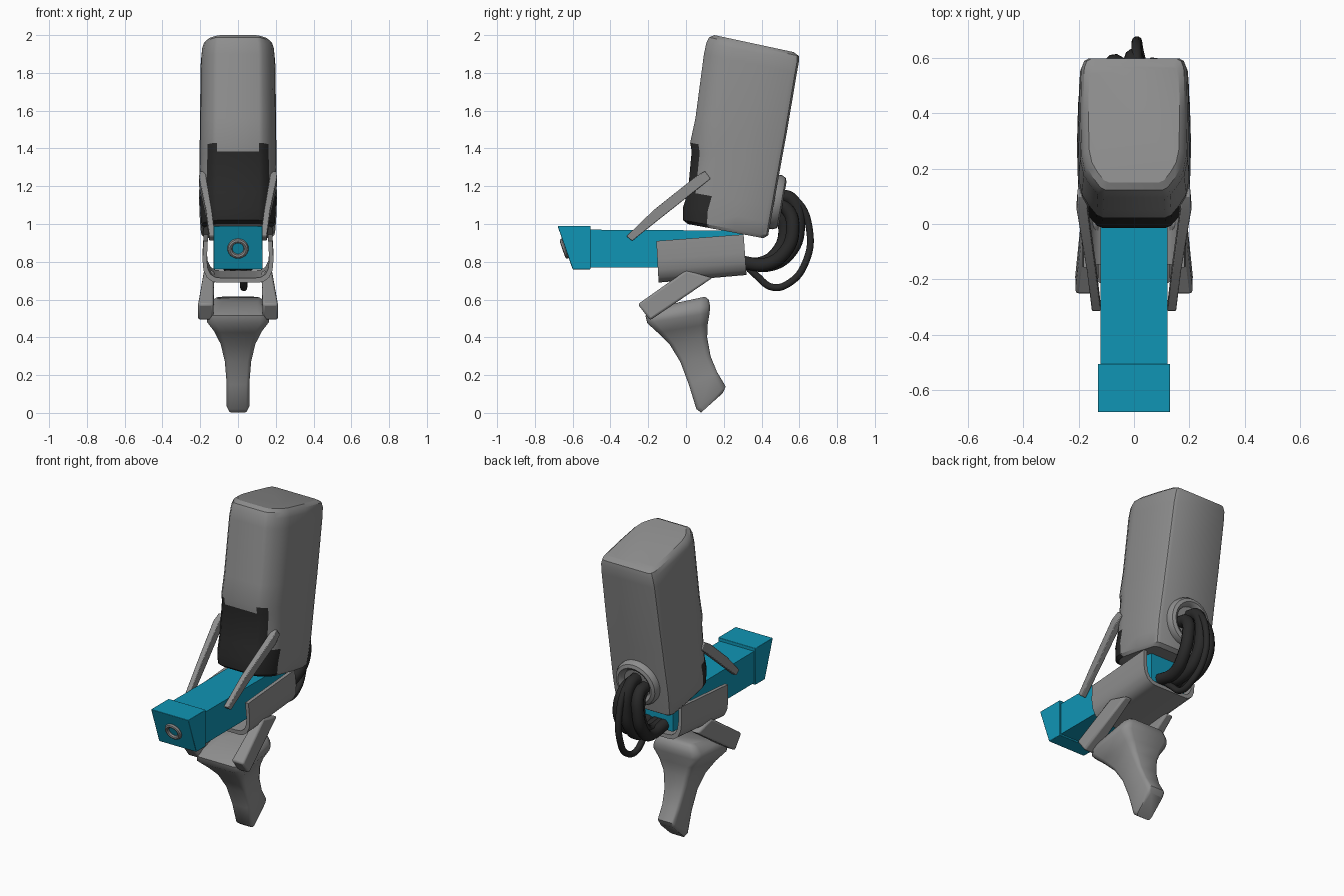
import bpy, bmesh, math
from mathutils import Vector

if "Cube" in bpy.data.objects:
    bpy.data.objects.remove(bpy.data.objects["Cube"])


def material(name, rgb):
    m = bpy.data.materials.new(name)
    m.diffuse_color = (*rgb, 1)
    m.use_nodes = True
    m.node_tree.nodes["Principled BSDF"].inputs["Base Color"].default_value = m.diffuse_color
    return m


GREY = material("grey shell", (0.27, 0.27, 0.27))
DARK = material("dark rubber", (0.022, 0.022, 0.022))
BLUE = material("blue bar", (0.005, 0.30, 0.46))


def finish(ob, angle=35, bevel=0):
    bpy.ops.object.select_all(action='DESELECT')
    ob.select_set(True)
    bpy.context.view_layer.objects.active = ob
    if bevel:
        b = ob.modifiers.new("bevel", 'BEVEL')
        b.width, b.segments, b.limit_method = bevel, 2, 'ANGLE'
    bpy.ops.object.shade_smooth_by_angle(angle=math.radians(angle))
    return ob


def loft(name, rings, mats, angle=35, bevel=0, rule=None):
    """Skin closed rings of equal length and cap both ends."""
    bm = bmesh.new()
    vs = [[bm.verts.new(p) for p in r] for r in rings]
    n = len(rings[0])
    for i, (a, b) in enumerate(zip(vs, vs[1:])):
        for j in range(n):
            k = (j + 1) % n
            f = bm.faces.new((a[j], a[k], b[k], b[j]))
            if rule:
                f.material_index = rule(i, j)
    bm.faces.new(vs[0])
    bm.faces.new(vs[-1])
    bmesh.ops.recalc_face_normals(bm, faces=bm.faces)
    me = bpy.data.meshes.new(name)
    bm.to_mesh(me)
    bm.free()
    for m in mats:
        me.materials.append(m)
    ob = bpy.data.objects.new(name, me)
    bpy.context.collection.objects.link(ob)
    return finish(ob, angle, bevel)


def section(front, back, half, contour):
    """Ring across the line front-back (y, z); contour is (t, x share) on the right."""
    f, b = Vector(front), Vector(back)
    pts = [(x * half, *f.lerp(b, t)) for t, x in contour]
    return pts + [(-x, y, z) for x, y, z in reversed(pts)]


# Main shell, leaning back, with the dark front guard coloured by face position
outline = [(0, .55), (.02, .66), (.09, .80), (.17, .92), (.28, .98),
           (.60, 1), (.93, .98), (.98, .93), (1, .84)]
stations = [  # front y, front z, back y, back z, half width
    (.01, 1.0, .41, .925, .185), (-.015, 1.02, .435, .94, .198),
    (-.015, 1.09, .448, 1.01, .203), (.01, 1.17, .462, 1.09, .206),
    (.03, 1.385, .50, 1.30, .203), (.022, 1.43, .508, 1.345, .203),
    (.05, 1.56, .533, 1.48, .202), (.095, 1.90, .587, 1.80, .198),
    (.108, 1.96, .598, 1.86, .193), (.122, 1.988, .597, 1.89, .183),
    (.15, 2.0, .57, 1.91, .165)]


def guard(i, j):
    j = min(j, 16 - j) if j < 17 else -1   # mirrored strip number, -1 is the centre
    return int((i < 3 and j < 4) or (i < 4 and j < 2) or (i == 4 and 0 <= j < 2))


loft("main_shell", [section(s[:2], s[2:4], s[4], outline) for s in stations],
     [GREY, DARK], 32, rule=guard)


# Sliding bar and its slanted head
def side_block(name, profile, half, mat, bevel=0):
    return loft(name, [[(x, y, z) for y, z in profile] for x in (-half, half)],
                [mat], 30, bevel)


side_block("bar", [(-.52, .77), (.30, .77), (.30, .965), (-.52, .97)], .12, BLUE)
side_block("bar_head", [(-.68, .99), (-.505, .99), (-.505, .76), (-.60, .76)],
           .13, BLUE, .003)

# Ring on the head face
normal = Vector((0, -.945, -.33))
bpy.ops.mesh.primitive_torus_add(
    major_radius=.043, minor_radius=.013, major_segments=24, minor_segments=8,
    location=(0, -.642, .87), rotation=normal.to_track_quat('Z', 'Y').to_euler())
ring = bpy.context.object
ring.name = "head_ring"
ring.data.materials.append(GREY)
finish(ring)

# Open cradle under the bar: x and height share of a U, outer then inner
outer = [(.182, 1), (.188, .55), (.183, .30), (.165, .12), (.135, .02), (.11, 0)]
inner = [(.09, .11), (.122, .13), (.145, .20), (.160, .34), (.165, .55), (.160, 1)]
half_u = outer + inner
u_shape = ([(-x, h) for x, h in outer] + [(x, h) for x, h in reversed(outer)]
           + [(x, h) for x, h in reversed(inner)] + [(-x, h) for x, h in inner])


def u_ring(bottom, top):
    return [(x, *Vector(bottom).lerp(Vector(top), h)) for x, h in u_shape]


loft("cradle", [u_ring((-.145, .69), (-.157, .91)),
                u_ring((.32, .73), (.305, .945))], [GREY], 40)

# Paired struts, each a box between two end quads
for side, label in ((1, "right"), (-1, "left")):
    def quad(x0, x1, a, b):
        return [(side * x0, *a), (side * x1, *a), (side * x1, *b), (side * x0, *b)]

    loft("upper_strut_" + label,
         [quad(.12, .152, (-.315, .935), (-.285, .91)),
          quad(.138, .170, (-.17, 1.075), (-.135, 1.03)),
          quad(.168, .207, (.05, 1.25), (.08, 1.20)),
          quad(.17, .203, (.10, 1.28), (.13, 1.24))], [GREY], 30, .004)
    loft("lower_strut_" + label,
         [quad(.130, .213, (-.255, .575), (-.19, .49)),
          quad(.125, .180, (0, .755), (.14, .715))], [GREY], 30, .012)

# Grip: narrow stem widening to a broad head
grip_outline = [(0, .72), (.03, .90), (.12, 1), (.85, 1), (.96, .9), (1, .72)]
grip = [(.08, .002, .195, .105, .050), (.055, .02, .21, .14, .060),
        (.015, .15, .165, .215, .060), (-.03, .27, .13, .30, .070),
        (-.085, .36, .112, .40, .092), (-.15, .425, .115, .47, .125),
        (-.205, .475, .125, .53, .165), (-.215, .515, .128, .565, .160),
        (-.17, .545, .12, .60, .140), (-.04, .585, .10, .615, .115)]
loft("grip", [section(g[:2], g[2:4], g[4], grip_outline) for g in grip], [GREY], 50)

# Round cable port on the back: lipped collar with a recessed floor
axis = Vector((0, .985, -.175))
up = Vector((0, .175, .985))
centre = Vector((0, .455, 1.12))


def circle(r, depth, n=32):
    return [centre + axis * depth + r * (math.cos(a) * Vector((1, 0, 0)) + math.sin(a) * up)
            for a in (2 * math.pi * i / n for i in range(n))]


loft("cable_port", [circle(r, d) for r, d in (
    (.145, 0), (.145, .03), (.135, .05), (.115, .058), (.10, .05), (.09, .03))], [GREY], 40)


# Cables looping from the port into the cradle
def cable(name, radius, pts):
    cu = bpy.data.curves.new(name, 'CURVE')
    cu.dimensions = '3D'
    cu.bevel_depth, cu.bevel_resolution, cu.resolution_u = radius, 3, 8
    cu.use_fill_caps = True
    sp = cu.splines.new('BEZIER')
    sp.bezier_points.add(len(pts) - 1)
    for bp, p in zip(sp.bezier_points, pts):
        bp.co = p
        bp.handle_left_type = bp.handle_right_type = 'AUTO'
    cu.materials.append(DARK)
    bpy.context.collection.objects.link(bpy.data.objects.new(name, cu))


for i, (x, s, z0) in enumerate(((-.055, .97, 1.11), (.055, .95, 1.10), (0, 1.0, 1.15),
                                (-.03, .88, 1.07))):
    cable(f"thick_cable_{i + 1}", .036, [
        (x, .47, z0), (x, .56 * s, z0 - .02), (x * 1.3, .595 * s, .97),
        (x * 1.3, .55 * s, .85), (x, .45 * s, .785 + .06 * (1 - s)), (x, .28, .80)])
cable("thin_cable", .019, [
    (.01, .47, 1.17), (.01, .58, 1.13), (.01, .655, .96), (.015, .63, .79),
    (.03, .55, .69), (.03, .46, .665), (.03, .37, .73), (.03, .28, .82)])
